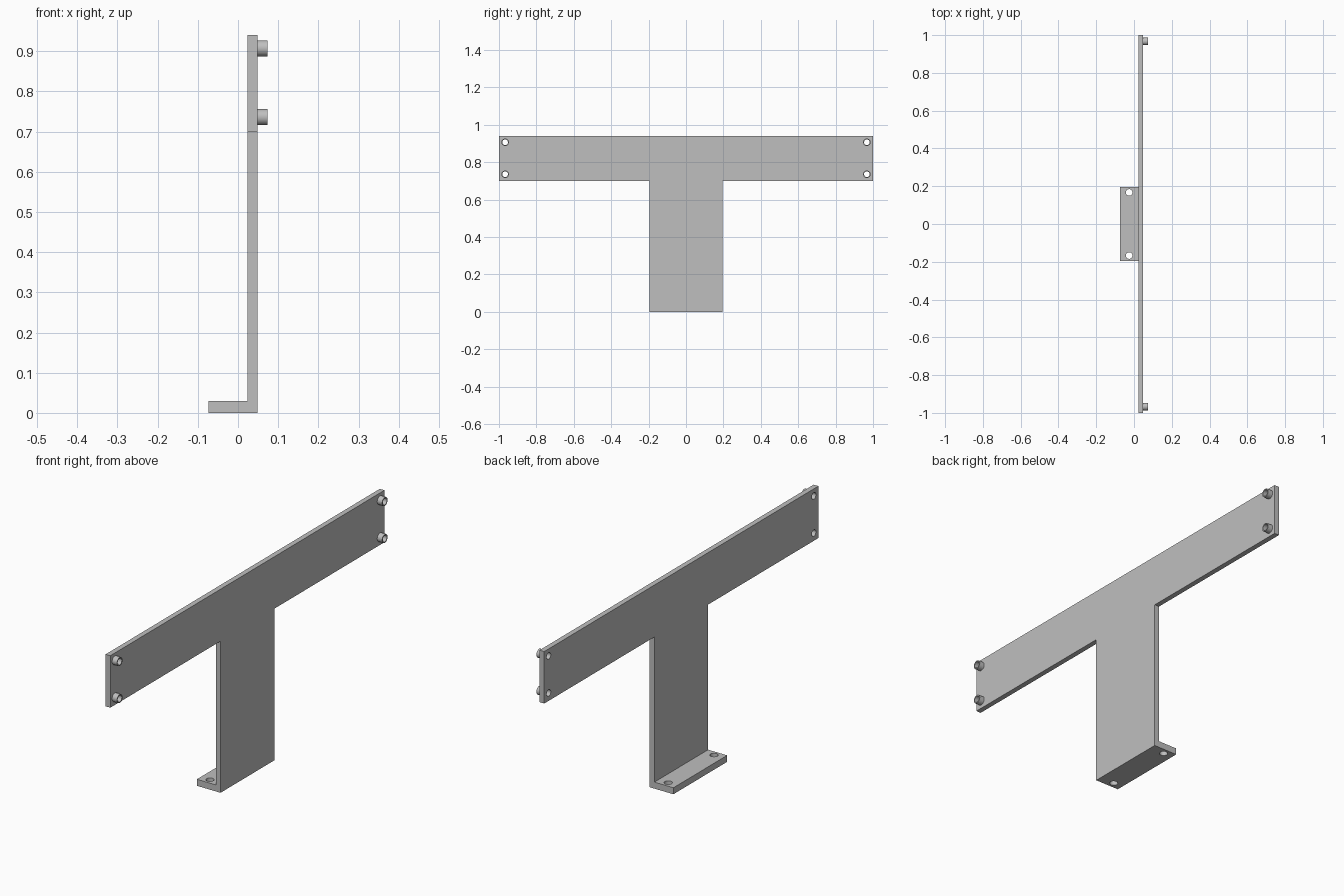
import bpy, bmesh, math
from mathutils import Matrix, Vector

if "Cube" in bpy.data.objects:
    bpy.data.objects.remove(bpy.data.objects["Cube"], do_unlink=True)

# Plain grey metal
grey = bpy.data.materials.new("grey_metal")
grey.use_nodes = True
colour = (0.52, 0.52, 0.52, 1)
grey.diffuse_color = colour
grey.node_tree.nodes["Principled BSDF"].inputs["Base Color"].default_value = colour

BACK, FACE, TIP, TOE = 0.024, 0.048, 0.073, -0.073   # depths along x
HALF_STEM, BAR_BOTTOM, TOP = 0.196, 0.70, 0.94
FOOT_THICK = 0.03


def make_object(name, bm):
    bmesh.ops.recalc_face_normals(bm, faces=bm.faces)
    mesh = bpy.data.meshes.new(name)
    bm.to_mesh(mesh)
    bm.free()
    mesh.materials.append(grey)
    obj = bpy.data.objects.new(name, mesh)
    bpy.context.collection.objects.link(obj)
    return obj


def extrude(name, points, offset):
    bm = bmesh.new()
    face = bm.faces.new([bm.verts.new(p) for p in points])
    new = bmesh.ops.extrude_face_region(bm, geom=[face])["geom"]
    verts = [g for g in new if isinstance(g, bmesh.types.BMVert)]
    bmesh.ops.translate(bm, verts=verts, vec=Vector(offset))
    return make_object(name, bm)


def cylinder(name, centre, radius, depth, axis):
    bm = bmesh.new()
    turn = Matrix.Rotation(math.pi / 2, 4, "Y") if axis == "X" else Matrix()
    bmesh.ops.create_cone(bm, cap_ends=True, segments=32, radius1=radius,
                          radius2=radius, depth=depth,
                          matrix=Matrix.Translation(centre) @ turn)
    return make_object(name, bm)


def combine(obj, tool, operation):
    mod = obj.modifiers.new(operation.lower(), "BOOLEAN")
    mod.operation, mod.object, mod.solver = operation, tool, "EXACT"
    bpy.context.view_layer.objects.active = obj
    bpy.ops.object.modifier_apply(modifier=mod.name)
    bpy.data.objects.remove(tool, do_unlink=True)


# Upright T-shaped plate
half = [(HALF_STEM, 0), (HALF_STEM, BAR_BOTTOM), (1, BAR_BOTTOM), (1, TOP)]
outline = half + [(-y, z) for y, z in reversed(half)]
bracket = extrude("t_bracket", [(BACK, y, z) for y, z in outline], (FACE - BACK, 0, 0))

# Foot flange, folded from the bottom of the stem
ends = [(TOE, -HALF_STEM, 0), (FACE, -HALF_STEM, 0),
        (FACE, HALF_STEM, 0), (TOE, HALF_STEM, 0)]
combine(bracket, extrude("foot_flange", ends, (0, 0, FOOT_THICK)), "UNION")

# Mounting holes in the foot
for y in (-0.167, 0.167):
    combine(bracket, cylinder("foot_drill", (-0.026, y, 0), 0.0175, 0.2, "Z"), "DIFFERENCE")

# Hollow standoffs at the bar corners, drilled right through the plate
for side, y in (("right", -0.967), ("left", 0.967)):
    for level, z in (("lower", 0.736), ("upper", 0.907)):
        standoff = cylinder(f"standoff_{side}_{level}", ((FACE + TIP) / 2, y, z),
                            0.02, TIP - FACE, "X")
        for part in (standoff, bracket):
            combine(part, cylinder("bar_drill", (FACE, y, z), 0.015, 0.2, "X"), "DIFFERENCE")

# Smooth round walls, crisp edges
for obj in bpy.context.collection.objects:
    if obj.type == "MESH" and obj.name.startswith(("t_bracket", "standoff")):
        bpy.ops.object.select_all(action="DESELECT")
        obj.select_set(True)
        bpy.context.view_layer.objects.active = obj
        bpy.ops.object.shade_smooth_by_angle(angle=math.radians(30))
